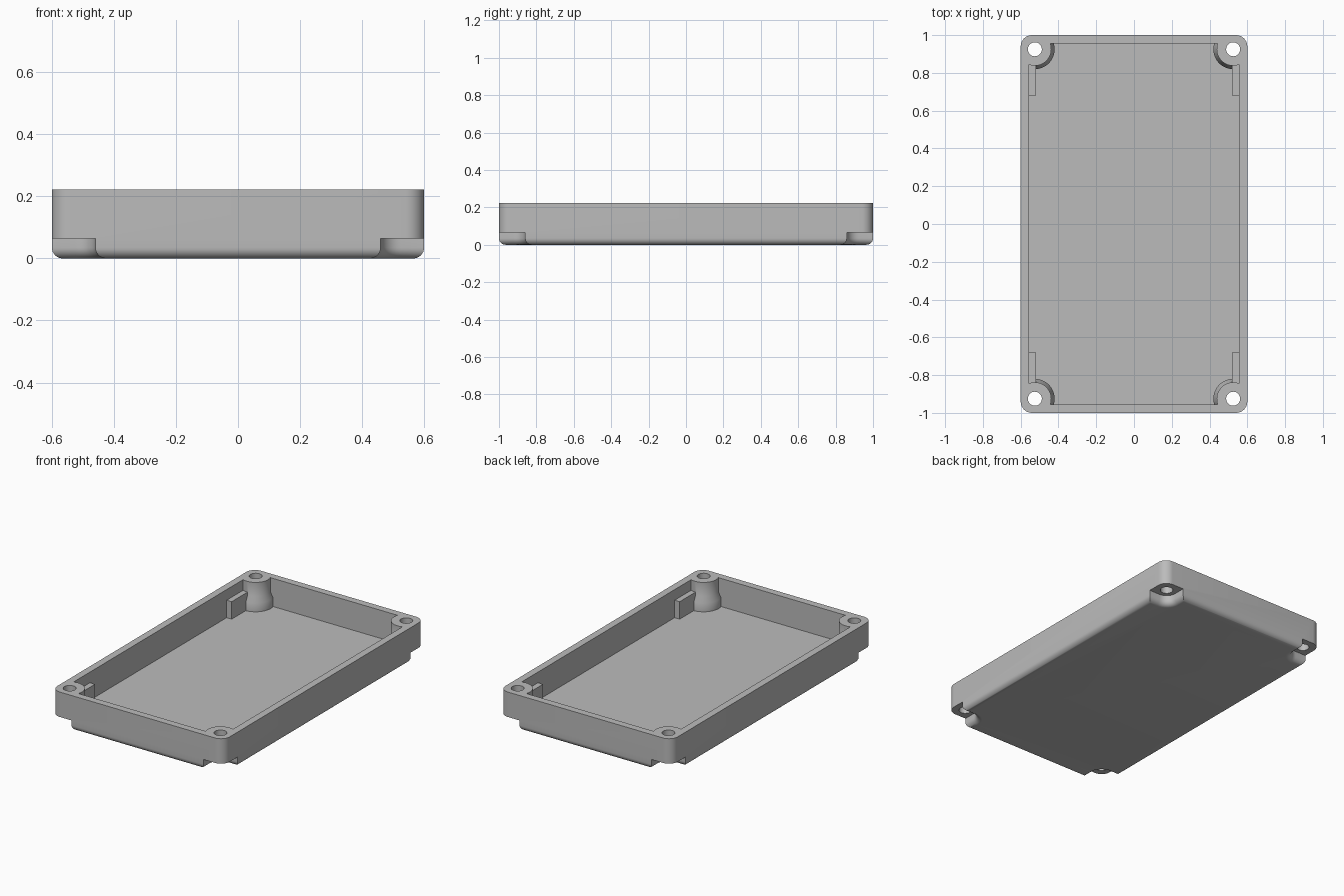
import bpy, bmesh, math

if "Cube" in bpy.data.objects:
    bpy.data.objects.remove(bpy.data.objects["Cube"], do_unlink=True)

HX, HY, TOP = 0.6, 1.0, 0.222          # outer half sizes and height
WALL, FLOOR, FILLET = 0.045, 0.045, 0.035
SCREW_X, SCREW_Y = 0.525, 0.925        # screw post centres
CORNERS = [(sx, sy) for sx in (-1, 1) for sy in (-1, 1)]

grey = bpy.data.materials.new("light grey plastic")
grey.use_nodes = True
grey.diffuse_color = (0.5, 0.5, 0.5, 1)
grey.node_tree.nodes["Principled BSDF"].inputs["Base Color"].default_value = (0.5, 0.5, 0.5, 1)


def outline(cx, cy, hx, hy, r, z, steps=8):
    """Rectangle with rounded corners at height z."""
    pts = []
    for q, (sx, sy) in enumerate([(1, 1), (-1, 1), (-1, -1), (1, -1)]):
        for i in range(steps + 1):
            a = (q + i / steps) * math.pi / 2
            pts.append((cx + sx * (hx - r) + r * math.cos(a),
                        cy + sy * (hy - r) + r * math.sin(a), z))
    return pts


def circle(cx, cy, r, z, n=48):
    return [(cx + r * math.cos(i * math.tau / n), cy + r * math.sin(i * math.tau / n), z)
            for i in range(n)]


def loft(name, rings):
    """Closed solid through rings listed from bottom to top."""
    bm = bmesh.new()
    loops = [[bm.verts.new(p) for p in ring] for ring in rings]
    n = len(loops[0])
    for low, high in zip(loops, loops[1:]):
        for i in range(n):
            j = (i + 1) % n
            bm.faces.new((low[i], low[j], high[j], high[i]))
    bm.faces.new(loops[0][::-1])
    bm.faces.new(loops[-1])
    mesh = bpy.data.meshes.new(name)
    bm.to_mesh(mesh)
    bm.free()
    mesh.materials.append(grey)
    obj = bpy.data.objects.new(name, mesh)
    bpy.context.collection.objects.link(obj)
    return obj


def box(name, x0, x1, y0, y1, z0, z1):
    return loft(name, [[(x0, y0, z), (x1, y0, z), (x1, y1, z), (x0, y1, z)] for z in (z0, z1)])


def cut(target, cutter):
    """Subtract the cutter, then discard it."""
    mod = target.modifiers.new("cut", 'BOOLEAN')
    mod.operation = 'DIFFERENCE'
    mod.solver = 'EXACT'
    mod.object = cutter
    cutter.hide_render = True
    bpy.context.view_layer.objects.active = target
    bpy.ops.object.modifier_apply(modifier=mod.name)
    bpy.data.objects.remove(cutter, do_unlink=True)


# Outer shell with rounded corners and a rounded bottom edge
rings = []
for i in range(9):
    a = i / 8 * math.pi / 2
    inset = FILLET * (1 - math.sin(a))
    rings.append(outline(0, 0, HX - inset, HY - inset, 0.06 - inset, FILLET * (1 - math.cos(a))))
rings.append(outline(0, 0, HX, HY, 0.06, TOP))
shell = loft("enclosure_shell", rings)

# Cavity, shaped around the screw posts and the side ribs
cavity = box("cavity", -HX + WALL, HX - WALL, -HY + WALL, HY - WALL, FLOOR, TOP + 0.1)
for sx, sy in CORNERS:
    xs = sorted((sx * 0.52, sx * 0.58))
    ys = sorted((sy * 0.68, sy * 0.86))
    cut(cavity, box("rib", *xs, *ys, 0, 0.155))
    post = [(0.105, 0), (0.105, 0.1), (0.087, 0.135), (0.087, 0.4)]
    cut(cavity, loft("post", [circle(sx * SCREW_X, sy * SCREW_Y, r, z) for r, z in post]))
cut(shell, cavity)

# Recesses under the corners with a softened lower lip, and screw holes
for sx, sy in CORNERS:
    rings = []
    for i in range(9):
        a = i / 8 * math.pi / 2
        grow = FILLET * (1 - math.sin(a))
        rings.append(outline(sx * (SCREW_X + 0.1), sy * (SCREW_Y + 0.1), 0.165 + grow,
                             0.165 + grow, 0.065 + grow, FILLET * (1 - math.cos(a))))
    below = [(x, y, -0.05) for x, y, z in rings[0]]
    above = [(x, y, 0.065) for x, y, z in rings[-1]]
    cut(shell, loft("recess", [below] + rings + [above]))
    cut(shell, loft("screw_hole", [circle(sx * SCREW_X, sy * SCREW_Y, 0.037, z) for z in (-0.1, 0.4)]))

bpy.ops.object.select_all(action='DESELECT')
shell.select_set(True)
bpy.context.view_layer.objects.active = shell
bpy.ops.object.shade_smooth_by_angle(angle=math.radians(30))
